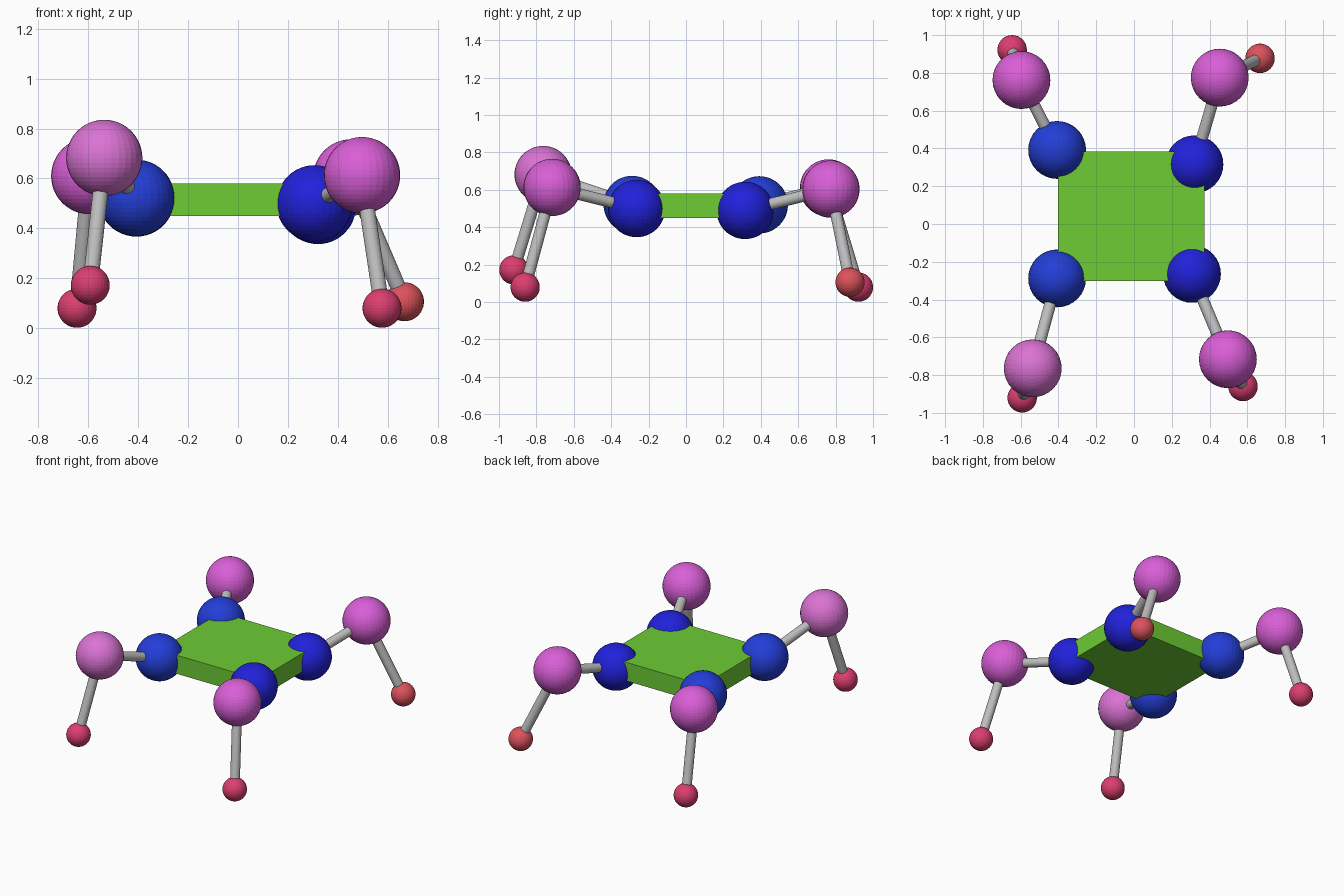
import bpy
from mathutils import Vector

if "Cube" in bpy.data.objects:
    bpy.data.objects.remove(bpy.data.objects["Cube"])


def mat(name, r, g, b):
    """Flat material from 0-255 screen values, stored as linear."""
    m = bpy.data.materials.new(name)
    lin = [((c / 255 + 0.055) / 1.055) ** 2.4 for c in (r, g, b)]
    m.diffuse_color = (*lin, 1)
    m.use_nodes = True
    m.node_tree.nodes["Principled BSDF"].inputs["Base Color"].default_value = m.diffuse_color
    return m


GREEN = mat("green", 109, 204, 53)
GREY = mat("grey", 190, 190, 190)
BLUE = mat("blue", 35, 62, 216)
DEEP_BLUE = mat("deep_blue", 33, 33, 220)
ORCHID = mat("orchid", 219, 115, 212)
MAGENTA = mat("magenta", 218, 95, 216)
CRIMSON = mat("crimson", 220, 62, 112)
CORAL = mat("coral", 220, 82, 92)


def finish(name, material):
    ob = bpy.context.object
    ob.name = name
    ob.data.materials.append(material)
    return ob


def ball(name, centre, radius, material):
    bpy.ops.mesh.primitive_uv_sphere_add(segments=32, ring_count=24,
                                         radius=radius, location=centre)
    finish(name, material)


def rod(name, a, b):
    a, b = Vector(a), Vector(b)
    bpy.ops.mesh.primitive_cylinder_add(vertices=32, radius=0.031,
                                        depth=(b - a).length, location=(a + b) / 2)
    ob = finish(name, GREY)
    ob.rotation_euler = (b - a).to_track_quat('Z', 'Y').to_euler()


# Flat body slab
lo, hi = Vector((-0.403, -0.302, 0.45)), Vector((0.373, 0.384, 0.58))
bpy.ops.mesh.primitive_cube_add(size=1, location=(lo + hi) / 2)
finish("body", GREEN).scale = hi - lo

# Four legs: hip, knee and foot positions with their colours
legs = {
    "back_left": ((-0.407, 0.392, 0.52), (-0.596, 0.762, 0.61), (-0.645, 0.922, 0.08),
                  BLUE, MAGENTA, CRIMSON),
    "back_right": ((0.32, 0.316, 0.49), (0.454, 0.775, 0.604), (0.667, 0.877, 0.106),
                   DEEP_BLUE, MAGENTA, CORAL),
    "front_left": ((-0.407, -0.288, 0.522), (-0.536, -0.764, 0.682), (-0.592, -0.92, 0.172),
                   BLUE, ORCHID, CRIMSON),
    "front_right": ((0.307, -0.264, 0.50), (0.497, -0.716, 0.613), (0.577, -0.86, 0.08),
                    DEEP_BLUE, MAGENTA, CRIMSON),
}
for side, (hip, knee, foot, hip_mat, knee_mat, foot_mat) in legs.items():
    ball(side + "_hip", hip, 0.153, hip_mat)
    ball(side + "_knee", knee, 0.153, knee_mat)
    ball(side + "_foot", foot, 0.078, foot_mat)
    rod(side + "_upper_leg", hip, knee)
    rod(side + "_lower_leg", knee, foot)
